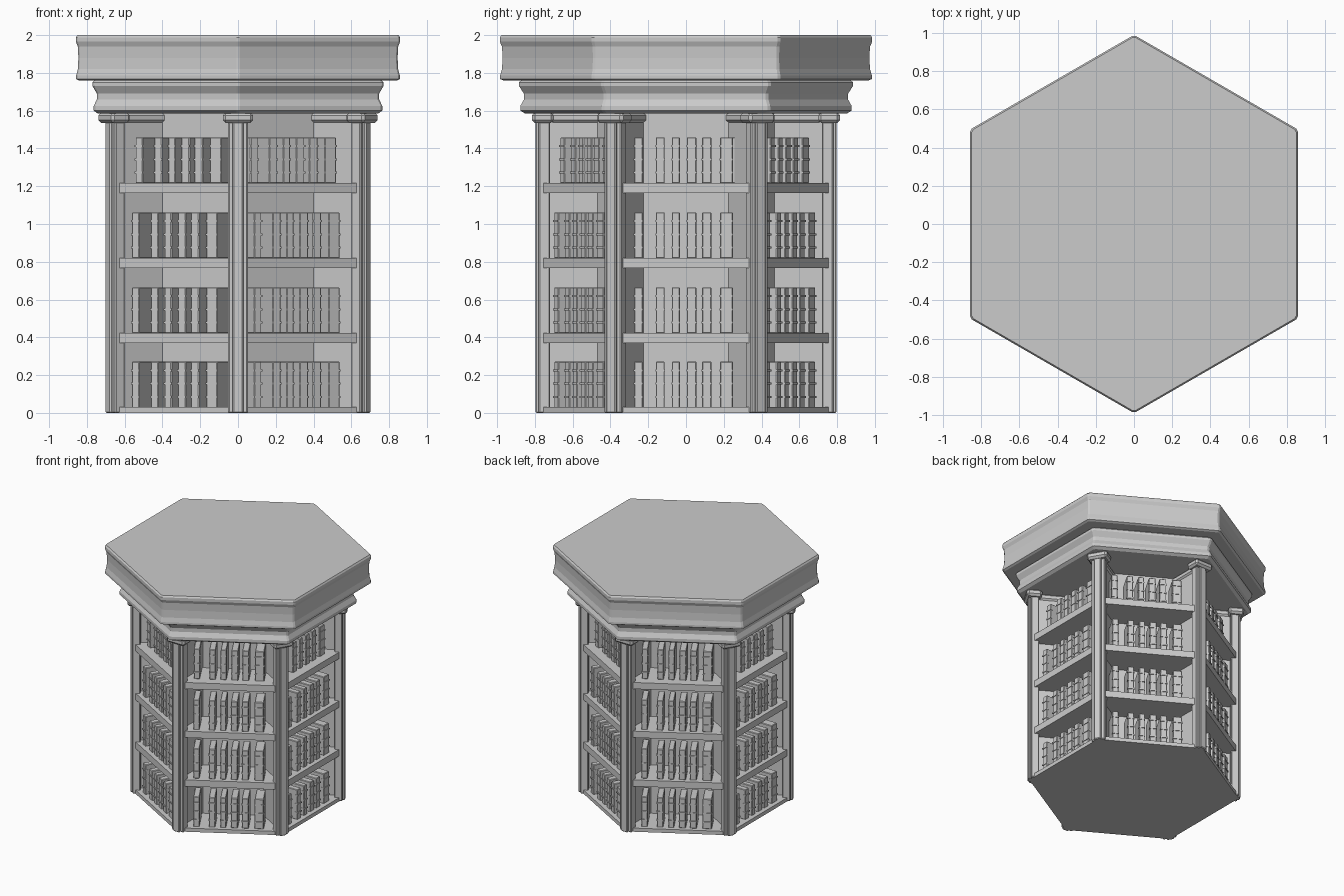
import bpy
import bmesh
from math import cos, sin, radians, sqrt
from mathutils import Matrix, Vector

if "Cube" in bpy.data.objects:
    bpy.data.objects.remove(bpy.data.objects["Cube"], do_unlink=True)

grey = bpy.data.materials.new("plain grey")
grey.use_nodes = True
GREY = (0.6, 0.6, 0.6, 1)
grey.diffuse_color = GREY
grey.node_tree.nodes["Principled BSDF"].inputs["Base Color"].default_value = GREY


def finish(name, bm, bevel=0):
    bmesh.ops.recalc_face_normals(bm, faces=bm.faces)
    mesh = bpy.data.meshes.new(name)
    bm.to_mesh(mesh)
    bm.free()
    mesh.materials.append(grey)
    obj = bpy.data.objects.new(name, mesh)
    bpy.context.collection.objects.link(obj)
    if bevel:
        mod = obj.modifiers.new("soft edges", "BEVEL")
        mod.width = bevel
        mod.segments = 1
    return obj


def box(bm, angle, r, t, z):
    """Box given by radial, sideways and height ranges, turned about the axis."""
    size = [hi - lo for lo, hi in (r, t, z)]
    mid = Vector([(hi + lo) / 2 for lo, hi in (r, t, z)])
    turn = Matrix.Rotation(radians(angle), 4, "Z")
    bmesh.ops.create_cube(bm, size=1, matrix=turn @ Matrix.Translation(mid) @ Matrix.Diagonal((*size, 1)))


def hexagon(name, profile, cut=0):
    """Stack of hexagon rings (apothem, height), with corners cut back a little."""
    bm = bmesh.new()
    rings = []
    for apothem, z in profile:
        half = apothem / sqrt(3) - cut
        ring = []
        for k in range(6):
            turn = Matrix.Rotation(radians(60 * k), 3, "Z")
            for side in ((-1, 1) if cut else (1,)):
                ring.append(bm.verts.new(turn @ Vector((apothem, side * half, z))))
        rings.append(ring)
    n = len(rings[0])
    for low, high in zip(rings, rings[1:]):
        for i in range(n):
            j = (i + 1) % n
            bm.faces.new((low[i], low[j], high[j], high[i]))
    bm.faces.new(rings[0][::-1])
    bm.faces.new(rings[-1])
    return finish(name, bm)


# Central core that forms the back wall of every bay
hexagon("core", [(0.41, 0.01), (0.41, 1.6)])

# Floor and shelves
SHELF_TOPS = [0.03, 0.423, 0.82, 1.217]
for i, top in enumerate(SHELF_TOPS):
    hexagon(f"shelf_{i + 1}", [(0.68, max(0, top - 0.053)), (0.68, top)])

# Cornice: lower moulding and heavy top slab, both with hollow sides
hexagon("lower_moulding", [(0.742, 1.585), (0.764, 1.6), (0.764, 1.625), (0.747, 1.66),
                           (0.747, 1.69), (0.77, 1.73), (0.77, 1.75), (0.755, 1.765)], 0.01)
hexagon("top_slab", [(0.842, 1.76), (0.857, 1.768), (0.857, 1.785), (0.848, 1.82), (0.845, 1.88),
                     (0.848, 1.94), (0.858, 1.965), (0.858, 1.988), (0.85, 2.0)], 0.01)

# Corner posts, radial dividers and capitals
posts, dividers, capitals = bmesh.new(), bmesh.new(), bmesh.new()
for k in range(6):
    a = 30 + 60 * k
    box(dividers, a, (0.4, 0.75), (-0.01, 0.01), (0.005, 1.59))
    box(posts, a, (0.72, 0.78), (-0.052, 0.052), (0, 1.55))
    box(posts, a, (0.75, 0.797), (-0.028, 0.028), (0, 1.55))
    box(capitals, a, (0.7, 0.815), (-0.08, 0.08), (1.535, 1.59))
    box(capitals, a, (0.4, 0.72), (-0.022, 0.022), (1.535, 1.59))
finish("dividers", dividers)
finish("corner_posts", posts, 0.006)
finish("capitals", capitals, 0.015)

# Rows of upright books with raised bands on their spines
BOOKS = [(-0.275, 0.045), (-0.16, 0.047), (-0.075, 0.042), (0.005, 0.05), (0.085, 0.05), (0.18, 0.068)]
for i, top in enumerate(SHELF_TOPS):
    books, bands = bmesh.new(), bmesh.new()
    front = 0.61 if i == 3 else 0.648
    for k in range(6):
        for start, thick in BOOKS:
            side = (start, start + thick)
            box(books, 60 * k, (front - 0.17, front), side, (top - 0.002, top + 0.242))
            for h in (0.05, 0.12, 0.19):
                box(bands, 60 * k, (front - 0.02, front + 0.005),
                    (side[0] - 0.002, side[1] + 0.002), (top + h, top + h + 0.01))
    finish(f"books_{i + 1}", books, 0.004)
    finish(f"book_bands_{i + 1}", bands)
